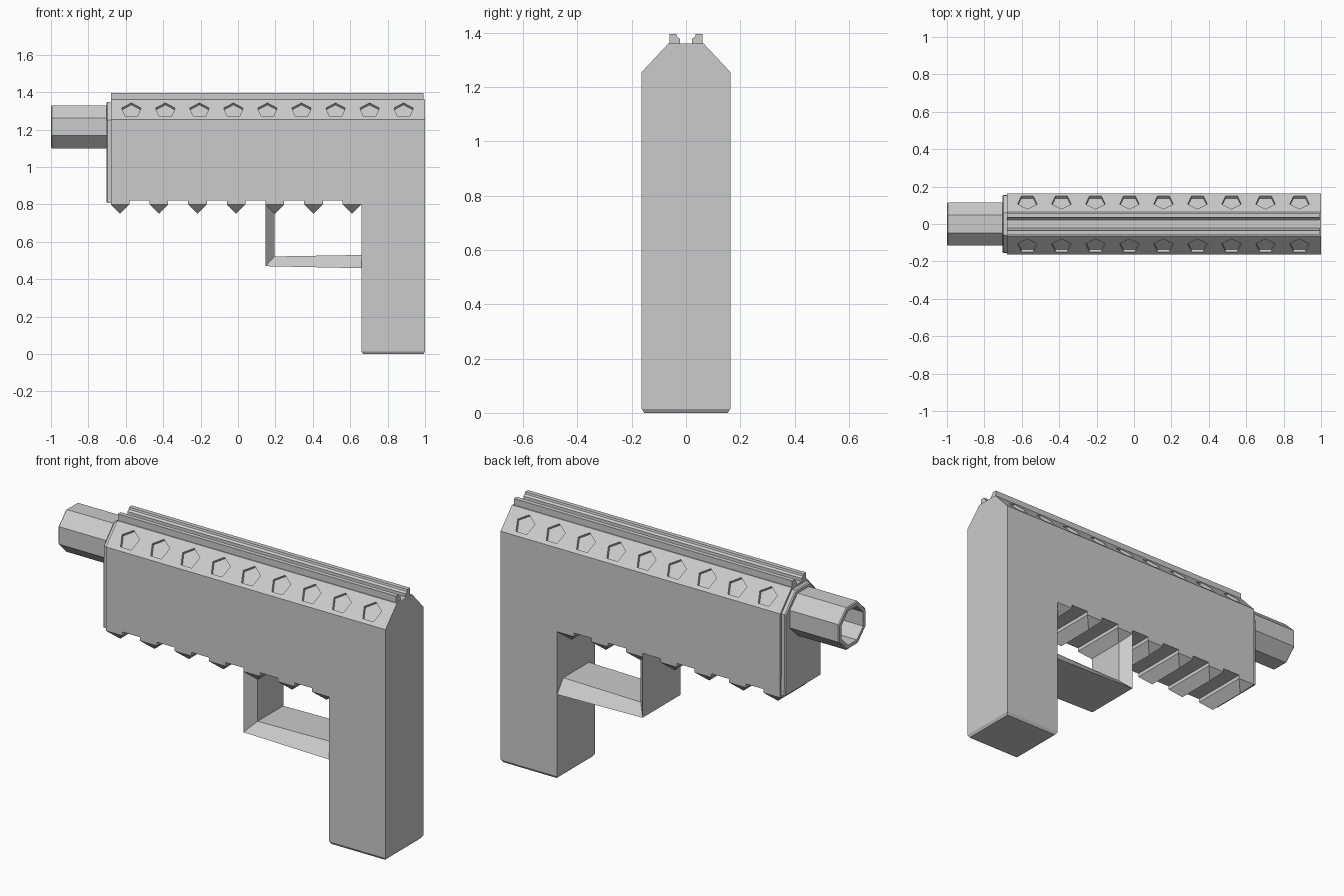
import bpy, bmesh, math
from mathutils import Vector

if "Cube" in bpy.data.objects:
    bpy.data.objects.remove(bpy.data.objects["Cube"])

HALF = 0.163                       # half thickness of the body
SIDE_TOP, TOP, TOP_HALF = 1.255, 1.36, 0.065


def finish(name, bm):
    bmesh.ops.recalc_face_normals(bm, faces=bm.faces[:])
    mesh = bpy.data.meshes.new(name)
    bm.to_mesh(mesh)
    bm.free()
    obj = bpy.data.objects.new(name, mesh)
    bpy.context.collection.objects.link(obj)
    return obj


def loft(bm, rings):
    """Skin a list of equal-length point rings and cap both ends."""
    loops = [[bm.verts.new(p) for p in ring] for ring in rings]
    n = len(loops[0])
    for a, b in zip(loops, loops[1:]):
        for i in range(n):
            j = (i + 1) % n
            bm.faces.new((a[i], a[j], b[j], b[i]))
    bm.faces.new(loops[0][::-1])
    bm.faces.new(loops[-1])


def find_faces(bm, normal, point):
    normal, point = Vector(normal), Vector(point)
    bm.normal_update()
    return [f for f in bm.faces if f.normal.dot(normal) > 0.99
            and abs((f.verts[0].co - point).dot(normal)) < 1e-4]


# Body and grip: side outline with notched underside
teeth = [-0.63 + i * 1.24 / 6 for i in range(7)]
outline = [(1.0, 0.015), (1.0, TOP), (-0.68, TOP)]
for i, c in enumerate(teeth):
    if i:
        outline.append((c - 0.05, 0.82))
    outline += [(c - 0.05, 0.80), (c + 0.05, 0.80)]
    if i < 6:
        outline.append((c + 0.05, 0.82))
outline.append((0.66, 0.015))
bm = bmesh.new()
loft(bm, [[(x, y, z) for x, z in outline] for y in (-HALF, HALF)])
bmesh.ops.recalc_face_normals(bm, faces=bm.faces[:])

# Sloped upper shoulders
slope = Vector((0, TOP - SIDE_TOP, HALF - TOP_HALF)).normalized()
for s in (-1, 1):
    cut = bmesh.ops.bisect_plane(
        bm, geom=bm.verts[:] + bm.edges[:] + bm.faces[:],
        plane_co=(0, s * HALF, SIDE_TOP), plane_no=(0, s * slope.y, slope.z),
        clear_outer=True)
    edges = [e for e in cut["geom_cut"] if isinstance(e, bmesh.types.BMEdge)]
    bmesh.ops.edgeloop_fill(bm, edges=edges)
bmesh.ops.recalc_face_normals(bm, faces=bm.faces[:])

# Pointed teeth under the body
tips = bmesh.ops.extrude_discrete_faces(
    bm, faces=find_faces(bm, (0, 0, -1), (0, 0, 0.80)))["faces"]
for f in tips:
    cx = f.calc_center_median().x
    for v in f.verts:
        v.co = (cx, v.co.y * 0.68, 0.75)
bmesh.ops.remove_doubles(bm, verts=bm.verts[:], dist=1e-4)

# Grip base taper and stepped front collar
bmesh.ops.inset_individual(bm, faces=find_faces(bm, (0, 0, -1), (0, 0, 0.015)),
                           thickness=0.013, depth=0.015)
collar = find_faces(bm, (-1, 0, 0), (-0.68, 0, 0))
collar = [max(collar, key=lambda f: f.calc_area())]
for thick, depth in ((0.012, 0.0), (0.0005, 0.018), (0.006, 0.006)):
    bmesh.ops.inset_individual(bm, faces=collar, thickness=thick, depth=depth)
body = finish("body_and_grip", bm)

# Pentagonal recesses along both shoulders
bm = bmesh.new()
for s in (-1, 1):
    normal = Vector((0, s * slope.y, slope.z))
    up = Vector((0, -s * slope.z, slope.y))
    mid = Vector((0, s * (HALF + TOP_HALF) / 2, (SIDE_TOP + TOP) / 2)) - up * 0.006
    for i in range(9):
        centre = mid + Vector((-0.57 + i * 0.1819, 0, 0))
        pent = [centre + 0.055 * (Vector((math.sin(a), 0, 0)) + up * math.cos(a))
                for a in (k * math.tau / 5 for k in range(5))]
        loft(bm, [[p + normal * d for p in pent] for d in (-0.016, 0.03)])
cutter = finish("recess_cutter", bm)
cutter.hide_render = True
mod = body.modifiers.new("recesses", 'BOOLEAN')
mod.operation, mod.solver, mod.object = 'DIFFERENCE', 'EXACT', cutter
bpy.context.view_layer.objects.active = body
bpy.ops.object.modifier_apply(modifier=mod.name)
bpy.data.objects.remove(cutter)


# Hollow octagonal barrel
def octagon(x, apothem):
    r = apothem / math.cos(math.pi / 8)
    return [(x, r * math.cos(a), 1.215 + r * math.sin(a))
            for a in (math.pi / 8 + k * math.pi / 4 for k in range(8))]


bm = bmesh.new()
loft(bm, [octagon(-0.69, 0.115), octagon(-0.995, 0.115), octagon(-1.0, 0.11),
          octagon(-1.0, 0.092), octagon(-0.72, 0.092)])
finish("barrel", bm)

# Twin top rails
rail = [(0.022, 1.35), (0.06, 1.35), (0.06, 1.395), (0.036, 1.395),
        (0.033, 1.385), (0.022, 1.377)]
for s, side in ((-1, "front"), (1, "back")):
    bm = bmesh.new()
    loft(bm, [[(x, s * y, z) for y, z in rail] for x in (-0.68, 0.992)])
    finish("top_rail_" + side, bm)

# Trigger guard: tapered bar bent in an L, narrower on the inside
bm = bmesh.new()
path = [((0.147, 0.81), (0.195, 0.81)), ((0.147, 0.47), (0.195, 0.522)),
        ((0.67, 0.459), (0.67, 0.53))]
loft(bm, [[(o[0], -HALF, o[1]), (o[0], HALF, o[1]),
           (i[0], 0.11, i[1]), (i[0], -0.11, i[1])] for o, i in path])
finish("trigger_guard", bm)
